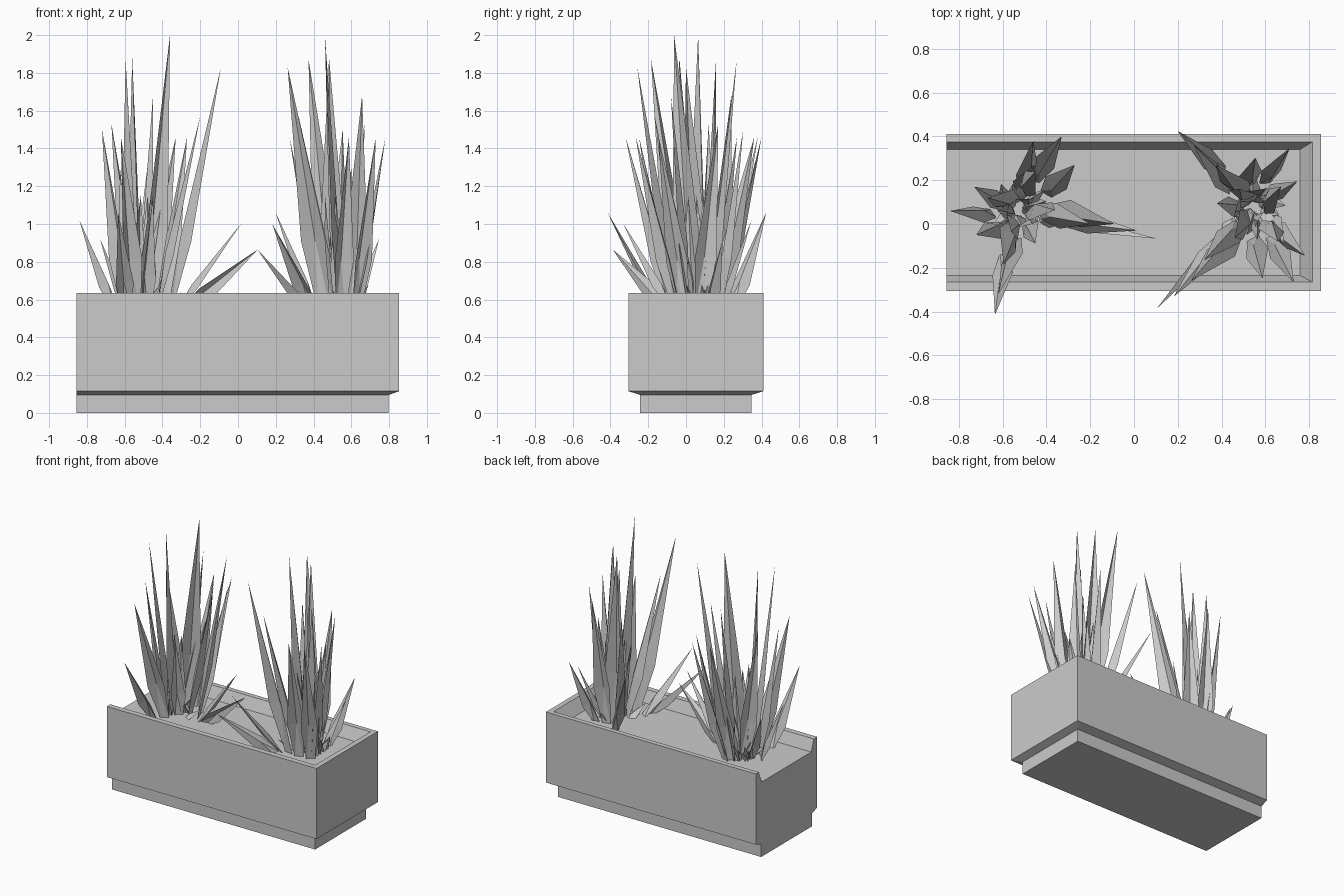
import bpy, bmesh, math, random
from mathutils import Vector, Matrix

if "Cube" in bpy.data.objects:
    bpy.data.objects.remove(bpy.data.objects["Cube"])

random.seed(7)


def finish(bm, name):
    me = bpy.data.meshes.new(name)
    bm.to_mesh(me)
    bm.free()
    ob = bpy.data.objects.new(name, me)
    bpy.context.collection.objects.link(ob)
    return ob


# Planter: U-shaped loft with a flat cut left end
LEFT, SOIL = -0.855, 0.55
# right x, front y, back y, z
steps = [(0.798, -0.243, 0.347, 0.0), (0.798, -0.243, 0.347, 0.095),
         (0.853, -0.305, 0.41, 0.115), (0.853, -0.305, 0.41, 0.635),
         (0.815, -0.265, 0.375, 0.635), (0.758, -0.235, 0.34, SOIL)]
bm = bmesh.new()
rows = [[bm.verts.new(p) for p in ((LEFT, y0, z), (x, y0, z), (x, y1, z), (LEFT, y1, z))]
        for x, y0, y1, z in steps]
for a, b in zip(rows, rows[1:]):
    for i in range(3):
        bm.faces.new((a[i], a[i + 1], b[i + 1], b[i]))
bm.faces.new(rows[0][::-1])
bm.faces.new(rows[-1])
bm.faces.new([r[0] for r in rows] + [r[3] for r in reversed(rows)])
bmesh.ops.recalc_face_normals(bm, faces=bm.faces)
finish(bm, "planter_box")


# Leaf: folded blade, narrow at the root and widest a third of the way up
def blade(bm, root, tip, width, turn):
    d = tip - root
    side = d.cross(Vector((math.cos(turn), math.sin(turn), 0))).normalized()
    out = side.cross(d).normalized()
    mid = root + d * 0.3
    r1, r2 = (bm.verts.new(root + side * s * width * 0.25) for s in (-1, 1))
    l, r = (bm.verts.new(mid + side * s * width * 0.5 + out * 0.015) for s in (-1, 1))
    m = bm.verts.new(mid - out * width * 0.2)
    t = bm.verts.new(tip)
    for f in ((r1, m, l), (r1, r2, m), (r2, r, m), (l, m, t), (m, r, t)):
        bm.faces.new(f)


# Tips of the main leaves of the left plant
tips = [(0.105, -0.067, 0.865), (-0.635, -0.415, 1.06), (0.015, -0.03, 1.0),
        (-0.84, 0.06, 1.02), (-0.73, 0.17, 0.92), (-0.09, 0.0, 1.83),
        (-0.45, 0.24, 1.68), (-0.595, -0.185, 1.87), (-0.72, -0.05, 1.5),
        (-0.62, -0.32, 1.46), (-0.33, 0.40, 1.46), (-0.46, 0.38, 1.46),
        (-0.27, 0.27, 1.46), (-0.20, 0.0, 1.57), (-0.67, 0.12, 1.53),
        (-0.36, 0.064, 2.0), (-0.56, -0.035, 1.88)]
centre_l = Vector((-0.52, 0.06, SOIL))
centre_r = Vector((0.5415, 0.075, SOIL))

# Small filler leaves through the crown
for i in range(20):
    a = i * 2.4
    reach = random.uniform(0.05, 0.23)
    tips.append((centre_l.x + reach * math.cos(a), centre_l.y + reach * math.sin(a),
                 random.choice((0.64, 0.68, 0.85, 1.0, 1.15, 1.3))))

bm = bmesh.new()
for p in map(Vector, tips):
    flat = Vector((p.x - centre_l.x, p.y - centre_l.y, 0))
    scatter = Vector((random.uniform(-0.03, 0.03), random.uniform(-0.03, 0.03), -0.02))
    root = centre_l + flat * 0.36 + scatter
    face = math.atan2(flat.y, flat.x) + random.uniform(-1, 1)
    blade(bm, root, p, 0.065 + 0.05 * (p - root).length, face)
left = finish(bm, "left_plant")

# Right plant: the same plant turned about its stem
right = bpy.data.objects.new("right_plant", left.data.copy())
bpy.context.collection.objects.link(right)
right.data.transform(Matrix.Translation(centre_r)
                     @ Matrix.Rotation(math.radians(-122), 4, 'Z')
                     @ Matrix.Translation(-centre_l))
